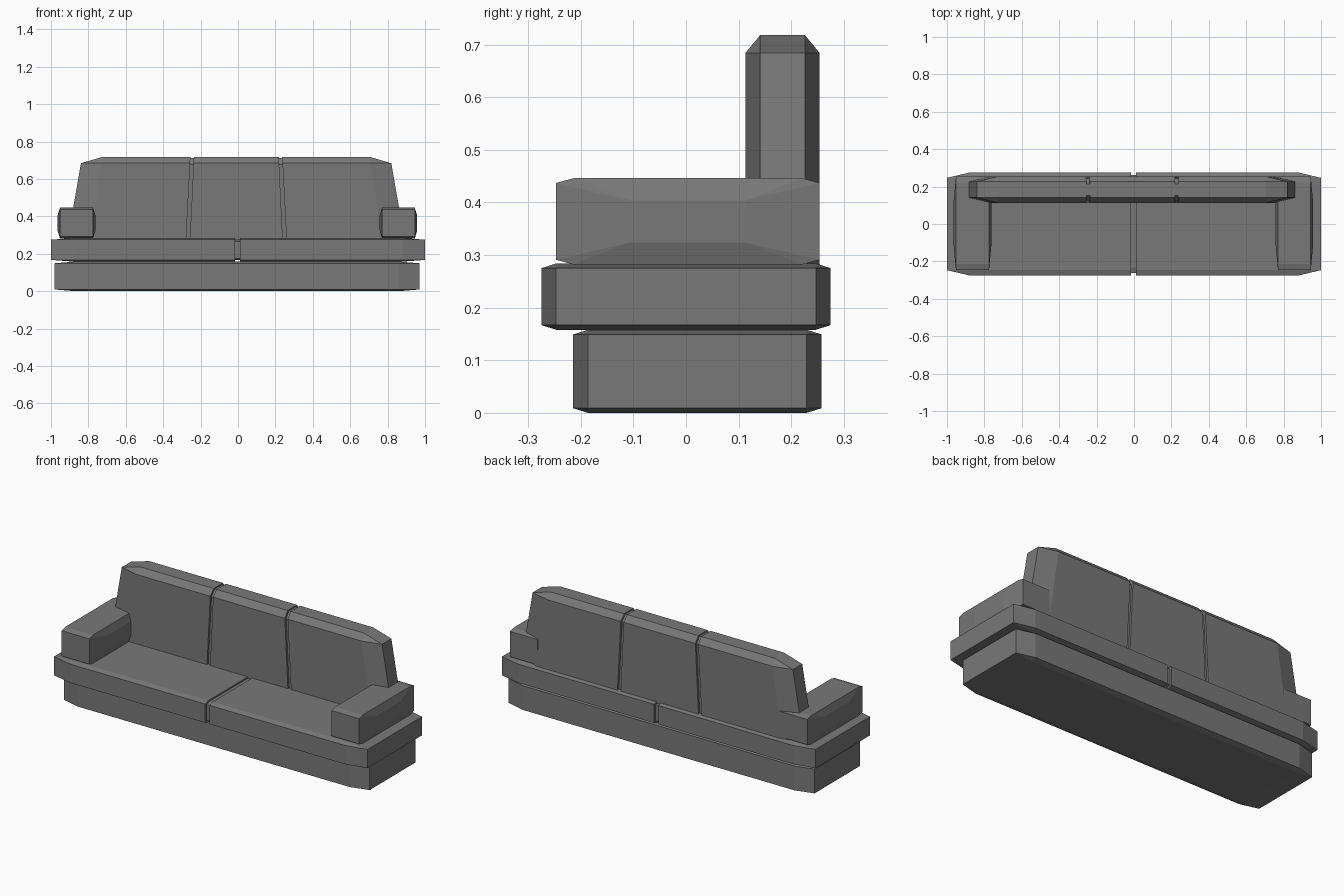
import bpy, bmesh
from mathutils import Vector
from itertools import product

if "Cube" in bpy.data.objects:
    bpy.data.objects.remove(bpy.data.objects["Cube"])

# dark grey upholstery
fabric = bpy.data.materials.new("dark_fabric")
fabric.diffuse_color = (0.19, 0.19, 0.19, 1)
fabric.use_nodes = True
fabric.node_tree.nodes["Principled BSDF"].inputs["Base Color"].default_value = fabric.diffuse_color


def chamfer_points(lo, hi, ch, side=None):
    """Corner points of a chamfered box; side = (y, z) inset of the x faces."""
    c = [(a + b) / 2 for a, b in zip(lo, hi)]
    h = [(b - a) / 2 for a, b in zip(lo, hi)]
    pts = []
    for s in product((-1, 1), repeat=3):
        for axis in range(3):
            inset = list(ch)
            if axis == 0 and side:
                inset = [0, side[0], side[1]]
            inset[axis] = 0
            pts.append(Vector(c[i] + s[i] * (h[i] - inset[i]) for i in range(3)))
    return pts


def hull(pts):
    bm = bmesh.new()
    for p in pts:
        bm.verts.new(p)
    bmesh.ops.convex_hull(bm, input=bm.verts[:])
    bmesh.ops.dissolve_limit(bm, angle_limit=0.01, verts=bm.verts[:], edges=bm.edges[:])
    return bm


def slice_x(bm, x, keep):
    """Cut at x, keeping the side given by keep (+1 or -1), and cap it."""
    geom = bm.verts[:] + bm.edges[:] + bm.faces[:]
    cut = bmesh.ops.bisect_plane(bm, geom=geom, plane_co=(x, 0, 0),
                                 plane_no=(-keep, 0, 0), clear_outer=True)
    edges = [e for e in cut["geom_cut"] if isinstance(e, bmesh.types.BMEdge)]
    bmesh.ops.edgeloop_fill(bm, edges=edges)


def part(name, lo, hi, ch, side=None, splits=(), gap=0.027, core=0.014, shape=None):
    """Chamfered block, optionally split along x with a recessed core in the gaps."""
    mesh = bpy.data.meshes.new(name)
    out = bmesh.new()
    bounds = [None, *splits, None]
    blocks = []
    for a, b in zip(bounds, bounds[1:]):
        bm = hull(chamfer_points(lo, hi, ch, side))
        if a is not None:
            slice_x(bm, a + gap / 2, 1)
        if b is not None:
            slice_x(bm, b - gap / 2, -1)
        blocks.append(bm)
    for s in splits:
        blocks.append(hull(chamfer_points((s - gap, lo[1] + core, lo[2] + core * 0.6),
                                          (s + gap, hi[1] - core, hi[2] - core * 0.6),
                                          (0.001, ch[1], ch[2]))))
    for bm in blocks:
        bm.to_mesh(mesh)
        out.from_mesh(mesh)
        bm.free()
    if shape:
        for v in out.verts:
            v.co = shape(v.co)
    bmesh.ops.recalc_face_normals(out, faces=out.faces[:])
    out.to_mesh(mesh)
    out.free()
    mesh.materials.append(fabric)
    obj = bpy.data.objects.new(name, mesh)
    bpy.context.collection.objects.link(obj)
    return obj


# plinth under the seat
part("base", (-0.98, -0.215, 0), (0.97, 0.258, 0.158), (0.107, 0.029, 0.009))

# seat slab in two halves
part("seat", (-1, -0.275, 0.158), (1, 0.275, 0.284), (0.12, 0.028, 0.009),
     splits=(-0.003,))


# backrest in three panels, narrowing towards the top, sunk into the seat
def taper(co):
    f = 1 - 0.085 * (co.z - 0.28) / 0.44
    return Vector((-0.01 + (co.x + 0.01) * f, co.y, co.z))


part("backrest", (-0.91, 0.113, 0.24), (0.89, 0.254, 0.718), (0.12, 0.028, 0.034),
     splits=(-0.267, 0.249), gap=0.02, core=0.012, shape=taper)

# armrests with softly crowned sides
for name, x0, x1 in (("left_armrest", -0.965, -0.762), ("right_armrest", 0.757, 0.958)):
    part(name, (x0, -0.247, 0.282), (x1, 0.254, 0.446), (0.013, 0.033, 0.009),
         side=(0.14, 0.042))
